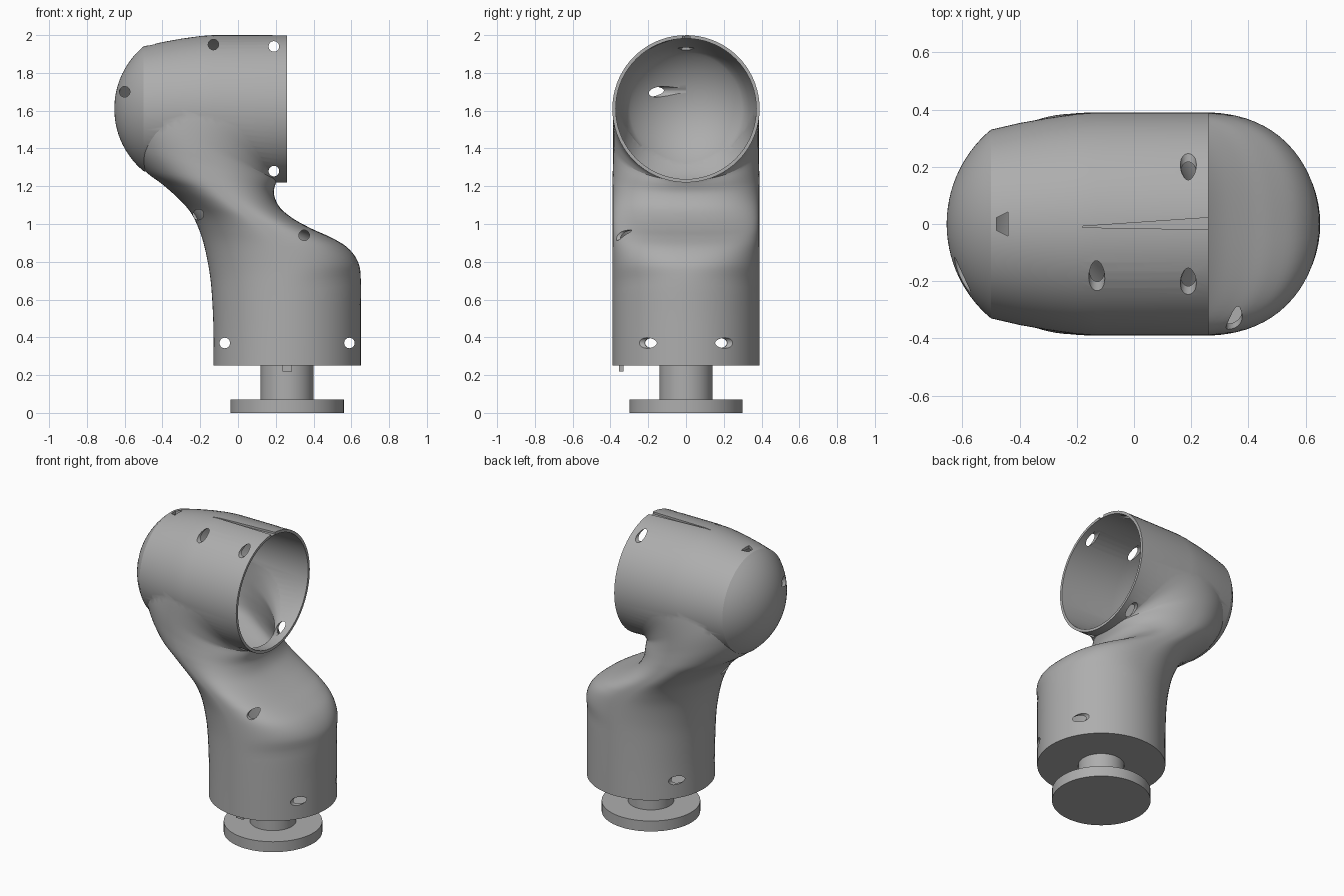
import bpy, bmesh, math
from mathutils import Vector, Matrix

old = bpy.data.objects.get("Cube")
if old:
    bpy.data.objects.remove(old, do_unlink=True)

WALL = 0.018
RADIUS = 0.39
BASE_X = 0.26      # axis of the lower cylinder, and plane of the upper opening
HEAD_Z = 1.61      # axis of the upper cylinder
SIDES = 72

grey = bpy.data.materials.new("satin_grey")
grey.use_nodes = True
colour = (0.42, 0.42, 0.42, 1)
grey.diffuse_color = colour
grey.node_tree.nodes["Principled BSDF"].inputs["Base Color"].default_value = colour


def finish(bm, name):
    bmesh.ops.recalc_face_normals(bm, faces=bm.faces)
    mesh = bpy.data.meshes.new(name)
    bm.to_mesh(mesh)
    bm.free()
    mesh.materials.append(grey)
    obj = bpy.data.objects.new(name, mesh)
    bpy.context.collection.objects.link(obj)
    return obj


def skin(rings, name):
    """Closed solid through a list of rings with equal point counts."""
    bm = bmesh.new()
    loops = [[bm.verts.new(p) for p in ring] for ring in rings]
    for a, b in zip(loops, loops[1:]):
        for i in range(len(a)):
            j = (i + 1) % len(a)
            bm.faces.new((a[i], a[j], b[j], b[i]))
    bm.faces.new(loops[0])
    bm.faces.new(loops[-1])
    return finish(bm, name)


def cylinder(name, radius, start, end, sides=SIDES):
    start, end = Vector(start), Vector(end)
    axis = end - start
    turn = axis.to_track_quat('Z', 'Y').to_matrix().to_4x4()
    bm = bmesh.new()
    bmesh.ops.create_cone(bm, cap_ends=True, segments=sides, radius1=radius, radius2=radius,
                          depth=axis.length, matrix=Matrix.Translation((start + end) / 2) @ turn)
    return finish(bm, name)


def prism(name, outline, low, high):
    return skin([[(x, y, z) for x, y in outline] for z in (low, high)], name)


def activate(obj):
    bpy.ops.object.select_all(action='DESELECT')
    obj.select_set(True)
    bpy.context.view_layer.objects.active = obj


def combine(target, tool, operation):
    mod = target.modifiers.new(operation.lower(), 'BOOLEAN')
    mod.operation, mod.solver, mod.object = operation, 'EXACT', tool
    activate(target)
    bpy.ops.object.modifier_apply(modifier=mod.name)
    bpy.data.objects.remove(tool, do_unlink=True)


# Left and right outline points of the neck, paired from bottom to top
STATIONS = [
    (-.13, .25, .65, .25), (-.13, .45, .65, .5), (-.14, .65, .65, .71),
    (-.155, .77, .635, .8), (-.18, .89, .58, .875), (-.21, .98, .49, .93),
    (-.25, 1.06, .39, .975), (-.31, 1.13, .29, 1.03), (-.4, 1.21, .22, 1.09),
    (-.5, 1.29, .19, 1.16), (-.59, 1.44, .2, 1.215), (-.61, 1.64, .21, 1.23),
    (-.5, 1.87, .22, 1.23), (-.2, 1.985, .23, 1.23)]


def smooth_stations(step=5):
    count = len(STATIONS)
    for i in range(count - 1):
        p0, p1, p2, p3 = (Vector(STATIONS[min(max(i + k, 0), count - 1)]) for k in (-1, 0, 1, 2))
        for s in range(step):
            t = s / step
            yield i + t, (p1 + (p2 - p0) * t / 2 + (2*p0 - 5*p1 + 4*p2 - p3) * t*t / 2
                          + (3*p1 - p0 - 3*p2 + p3) * t**3 / 2)
    yield count - 1, Vector(STATIONS[-1])


def neck(name, inset):
    rings = []
    for index, (lx, lz, rx, rz) in smooth_stations():
        left, right = Vector((lx, 0, lz)), Vector((rx, 0, rz))
        centre, half = (left + right) / 2, (right - left) / 2
        half *= 1 - inset / half.length
        # slightly squarer on the saddle side, round at both ends
        bulge = max(0, math.sin(math.pi * (index - 2) / 9)) if 2 < index < 11 else 0
        width = RADIUS - inset - 0.004 * max(0, min(1, index - 9))
        ring = []
        for k in range(SIDES):
            a = math.tau * k / SIDES
            c, s = math.cos(a), math.sin(a)
            power = 2 / (2 + 0.7 * bulge) if c > 0 else 1
            p = centre + half * math.copysign(abs(c) ** power, c)
            p.y = width * math.copysign(abs(s) ** power, s)
            ring.append(p)
        rings.append(ring)
    if inset:
        for p in rings[0]:
            p.z += inset
    return skin(rings, name)


def head(name, inset, end):
    """Turned upper housing: shallow dome, taper, straight cylinder."""
    dome = 0.429
    profile = [(-0.226 - dome * math.cos(a), dome * math.sin(a))
               for a in [0.02 + i * 0.857 / 14 for i in range(15)]]
    profile += [(-0.4, .353), (-0.3, .371), (-0.2, .385), (-0.13, RADIUS), (end, RADIUS)]
    rings = []
    for i, (x, r) in enumerate(profile):
        x += inset if x < -0.45 else 0
        r = max(r - inset, r * 0.95) if i < 14 else r - inset
        rings.append([(x, r * math.cos(math.tau * k / SIDES),
                       HEAD_Z + r * math.sin(math.tau * k / SIDES)) for k in range(SIDES)])
    return skin(rings, name)


# Hollow shell
shell = neck("elbow_shell", 0)
combine(shell, head("head", 0, BASE_X), 'UNION')
cavity = neck("cavity", WALL)
combine(cavity, head("head_cavity", WALL, BASE_X + 0.1), 'UNION')
combine(shell, cavity, 'DIFFERENCE')

# Screw holes: some pass through both walls, others only the front wall
through = [(.19, 1.94), (.19, 1.28), (-.07, .37), (.59, .37)]
front_only = [(-.13, 1.95), (-.6, 1.7), (.35, .94), (-.21, 1.05)]
for spots, back in ((through, 0.6), (front_only, 0)):
    for x, z in spots:
        combine(shell, cylinder("hole", 0.028, (x, -0.6, z), (x, back, z), 24), 'DIFFERENCE')

# Tapered groove and small vent on top
groove = [(-.18, -.012), (.3, -.02), (.3, .025), (-.18, -.008)]
combine(shell, prism("groove", groove, 1.986, 2.1), 'DIFFERENCE')
vent = [(-.48, -.022), (-.44, -.042), (-.44, .042), (-.48, .022)]
combine(shell, prism("vent", vent, 1.88, 2.1), 'DIFFERENCE')

# Mounting post, flange and locating tab
post = cylinder("mounting_post", 0.14, (BASE_X, 0, 0.06), (BASE_X, 0, 0.26))
flange = cylinder("mounting_flange", 0.3, (BASE_X, 0, 0), (BASE_X, 0, 0.07))
tab_outline = [(.235, -.355), (.285, -.355), (.285, -.33), (.235, -.33)]
prism("locating_tab", tab_outline, 0.22, 0.26)

for obj in (shell, post, flange):
    activate(obj)
    bpy.ops.object.shade_smooth_by_angle(angle=math.radians(24))
